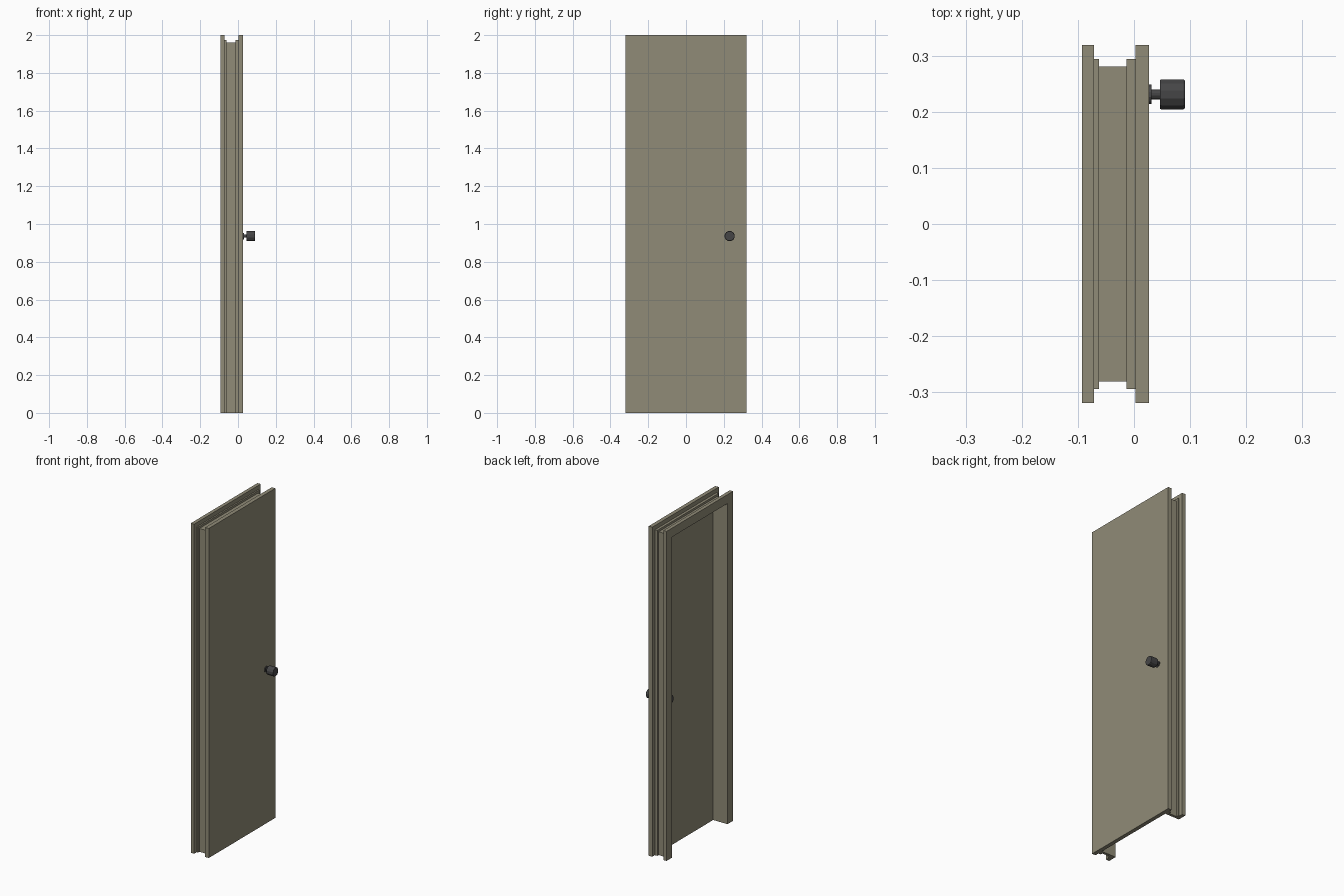
import bpy, bmesh, math

if "Cube" in bpy.data.objects:
    bpy.data.objects.remove(bpy.data.objects["Cube"])

HALF_W, H = 0.319, 2.0


def material(name, rgb):
    m = bpy.data.materials.new(name)
    m.diffuse_color = (*rgb, 1)
    m.use_nodes = True
    m.node_tree.nodes["Principled BSDF"].inputs["Base Color"].default_value = m.diffuse_color
    return m


def finish(bm, name, mat):
    bmesh.ops.recalc_face_normals(bm, faces=bm.faces)
    me = bpy.data.meshes.new(name)
    bm.to_mesh(me)
    bm.free()
    me.materials.append(mat)
    ob = bpy.data.objects.new(name, me)
    bpy.context.collection.objects.link(ob)
    return ob


def skin(bm, rings):
    """Bridge consecutive closed rings and cap both ends."""
    n = len(rings[0])
    for a, b in zip(rings, rings[1:]):
        for i in range(n):
            j = (i + 1) % n
            bm.faces.new((a[i], a[j], b[j], b[i]))
    bm.faces.new(rings[0])
    bm.faces.new(rings[-1])


paint = material("olive_paint", (0.28, 0.26, 0.185))
metal = material("dark_metal", (0.06, 0.06, 0.062))

# Door frame: stepped moulding (x, inset from outer edge) swept up, over and down
profile = [(-0.093, 0.0), (-0.071, 0.0), (-0.071, 0.025), (-0.062, 0.025),
           (-0.062, 0.038), (-0.013, 0.038), (-0.013, 0.025), (0.003, 0.025),
           (0.003, 0.054), (-0.071, 0.054), (-0.093, 0.054)]
bm = bmesh.new()
rings = []
for side, top in ((-1, False), (-1, True), (1, True), (1, False)):
    rings.append([bm.verts.new((x, side * (HALF_W - d), H - d if top else 0))
                  for x, d in profile])
skin(bm, rings)
finish(bm, "door_frame", paint)

# Door leaf: flat slab covering the frame on the +x side
bm = bmesh.new()
bmesh.ops.create_cube(bm, size=1)
for v in bm.verts:
    v.co = (0.015 + v.co.x * 0.024, v.co.y * 2 * HALF_W, (v.co.z + 0.5) * H)
finish(bm, "door_leaf", paint)


# Knobs: rose, neck and grip turned around the x axis, one per door face
def knob(name, direction, sides=12):
    lathe = [(0.011, 0.018), (0.016, 0.018), (0.016, 0.009), (0.031, 0.009),
             (0.031, 0.0265), (0.033, 0.0275), (0.073, 0.0275), (0.076, 0.0255)]
    bm = bmesh.new()
    rings = []
    for x, r in lathe:
        ring = []
        for i in range(sides):
            a = 2 * math.pi * (i + 0.5) / sides
            ring.append(bm.verts.new((0.015 + direction * x,
                                      0.231 + r * math.cos(a),
                                      0.936 + r * math.sin(a))))
        rings.append(ring)
    skin(bm, rings)
    finish(bm, name, metal)


knob("outer_knob", 1)
knob("inner_knob", -1)
